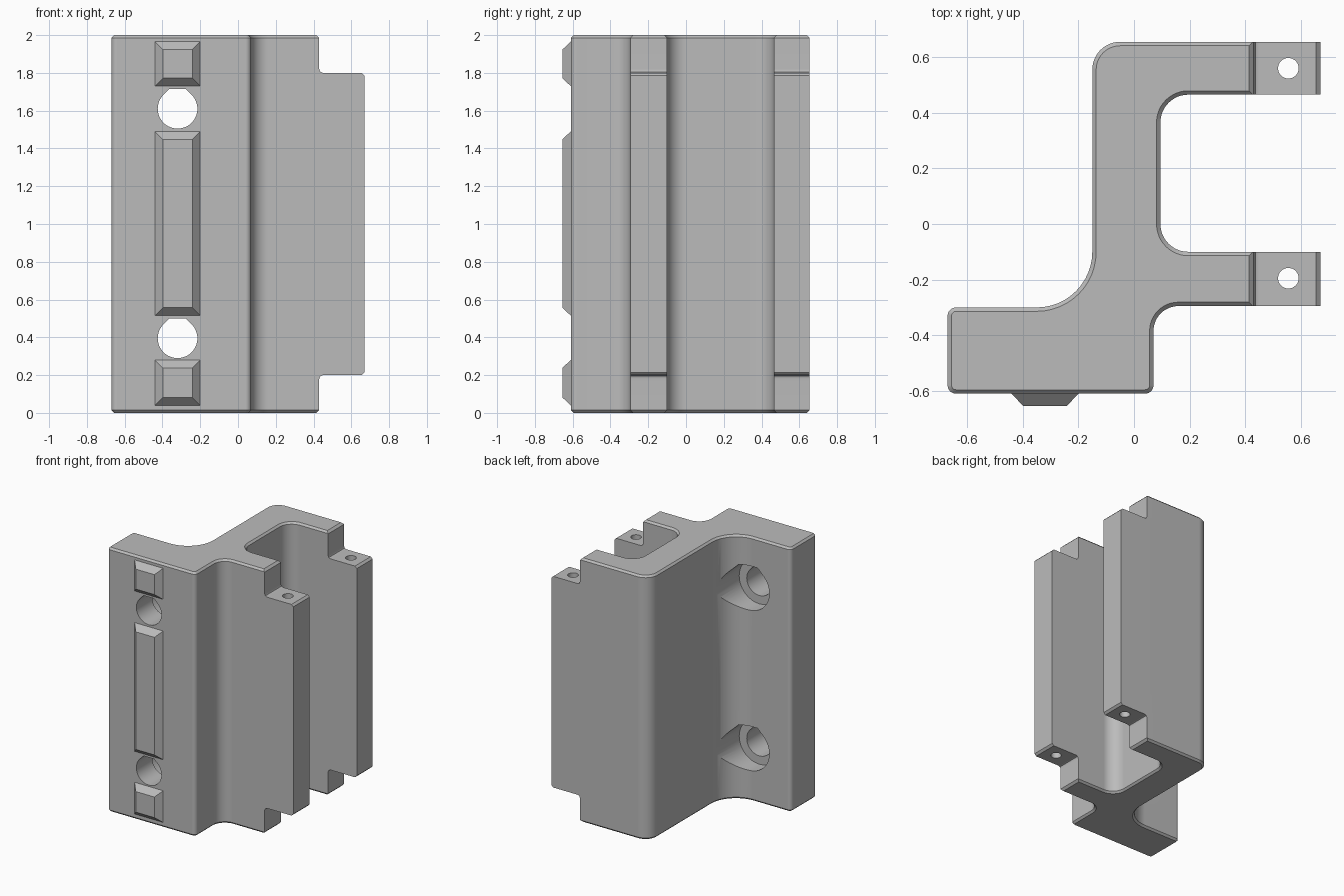
import bpy, bmesh, math
from mathutils import Vector

cube = bpy.data.objects.get("Cube")
if cube:
    bpy.data.objects.remove(cube, do_unlink=True)

grey = bpy.data.materials.new("plain grey")
grey.use_nodes = True
colour = (0.5, 0.5, 0.5, 1)
grey.diffuse_color = colour
grey.node_tree.nodes["Principled BSDF"].inputs["Base Color"].default_value = colour


def rounded(corners, steps=12):
    """Outline from (x, y, radius) corners, with arcs where radius > 0."""
    out = []
    for i, (x, y, r) in enumerate(corners):
        p = Vector((x, y))
        if r == 0:
            out.append(p)
            continue
        a = (Vector(corners[i - 1][:2]) - p).normalized()
        b = (Vector(corners[(i + 1) % len(corners)][:2]) - p).normalized()
        centre = p + (a + b) * r
        for k in range(steps + 1):
            t = math.pi / 2 * k / steps
            out.append(centre - b * r * math.cos(t) - a * r * math.sin(t))
    return out


def prism(name, outline, low, high, axis="z", chamfer=0, inset=0):
    """Extrude an outline along z or y; chamfer bevels both end rims."""
    def place(p, h):
        return (p[0], p[1], h) if axis == "z" else (p[0], h, p[1])
    bm = bmesh.new()
    cx = sum(p[0] for p in outline) / len(outline)
    cy = sum(p[1] for p in outline) / len(outline)
    far = [(p[0] - math.copysign(inset, p[0] - cx),
            p[1] - math.copysign(inset, p[1] - cy)) for p in outline] if inset else outline
    a = [bm.verts.new(place(p, low)) for p in outline]
    b = [bm.verts.new(place(p, high)) for p in far]
    caps = [bm.faces.new(a), bm.faces.new(b)]
    for i in range(len(a)):
        bm.faces.new((a[i - 1], a[i], b[i], b[i - 1]))
    bmesh.ops.recalc_face_normals(bm, faces=bm.faces)
    if chamfer:
        rims = [e for f in caps for e in f.edges]
        bmesh.ops.bevel(bm, geom=rims, offset=chamfer, segments=1,
                        affect='EDGES', clamp_overlap=False)
    mesh = bpy.data.meshes.new(name)
    bm.to_mesh(mesh)
    bm.free()
    mesh.materials.append(grey)
    ob = bpy.data.objects.new(name, mesh)
    bpy.context.collection.objects.link(ob)
    return ob


def activate(ob):
    bpy.ops.object.select_all(action='DESELECT')
    ob.select_set(True)
    bpy.context.view_layer.objects.active = ob


def cut(ob, cutter):
    cutter.hide_render = True
    mod = ob.modifiers.new("cut", 'BOOLEAN')
    mod.operation = 'DIFFERENCE'
    mod.solver = 'EXACT'
    mod.object = cutter
    activate(ob)
    bpy.ops.object.modifier_apply(modifier=mod.name)
    bpy.data.objects.remove(cutter, do_unlink=True)


def circle(x, y, r, n=32):
    return [(x + r * math.cos(2 * math.pi * k / n), y + r * math.sin(2 * math.pi * k / n))
            for k in range(n)]


def flat_top_hole(x, z, r, n=36):
    """Circle whose top is closed by two tangent slopes and a flat."""
    pts = []
    for k in range(n + 1):
        t = math.radians(135 + 270 * k / n)
        pts.append((x + r * math.cos(t), z + r * math.sin(t)))
    w = r * (math.sqrt(2) - 1)
    return pts + [(x + w, z + r), (x - w, z + r)]


# Bracket body: foot block, web and two arms
body = prism("bracket_body", rounded([
    (-0.67, -0.61, 0.03), (0.07, -0.61, 0.03), (0.07, -0.295, 0.09),
    (0.67, -0.295, 0), (0.67, -0.1, 0), (0.095, -0.1, 0.1),
    (0.095, 0.465, 0.1), (0.67, 0.465, 0), (0.67, 0.655, 0),
    (-0.15, 0.655, 0.1), (-0.15, -0.3, 0.2), (-0.67, -0.3, 0.03)]),
    0, 2, chamfer=0.014)

# Stepped ends of the arms, top and bottom
step = [(0.4, 2.014), (0.43, 1.984), (0.43, 1.82), (0.436, 1.806), (0.45, 1.8),
        (0.655, 1.8), (0.685, 1.77), (0.8, 1.77), (0.8, 2.1), (0.4, 2.1)]
for flip in (False, True):
    pts = [(x, 2 - z) for x, z in step] if flip else step
    cut(body, prism("step_cutter", pts, -0.5, 0.9, axis="y"))

# Pin holes through the arm tabs
for y in (-0.195, 0.56):
    cut(body, prism("pin_cutter", circle(0.555, y, 0.037), 0.1, 1.9))

# Screw holes with counterbores in the foot block
for z in (0.395, 1.61):
    cut(body, prism("screw_cutter", flat_top_hole(-0.32, z, 0.105), -0.8, -0.3, axis="y"))
    cut(body, prism("bore_cutter", flat_top_hole(-0.32, z, 0.168), -0.42, 0.8, axis="y"))

activate(body)
bpy.ops.object.shade_smooth_by_angle(angle=math.radians(30))
body.modifiers.new("even_shading", 'WEIGHTED_NORMAL').keep_sharp = True

# Tapered locating ribs on the front
for name, z0, z1 in (("lower_rib", 0.04, 0.28), ("middle_rib", 0.515, 1.49),
                     ("upper_rib", 1.73, 1.965)):
    prism(name, [(-0.44, z0), (-0.2, z0), (-0.2, z1), (-0.44, z1)],
          -0.61, -0.655, axis="y", inset=0.042)
